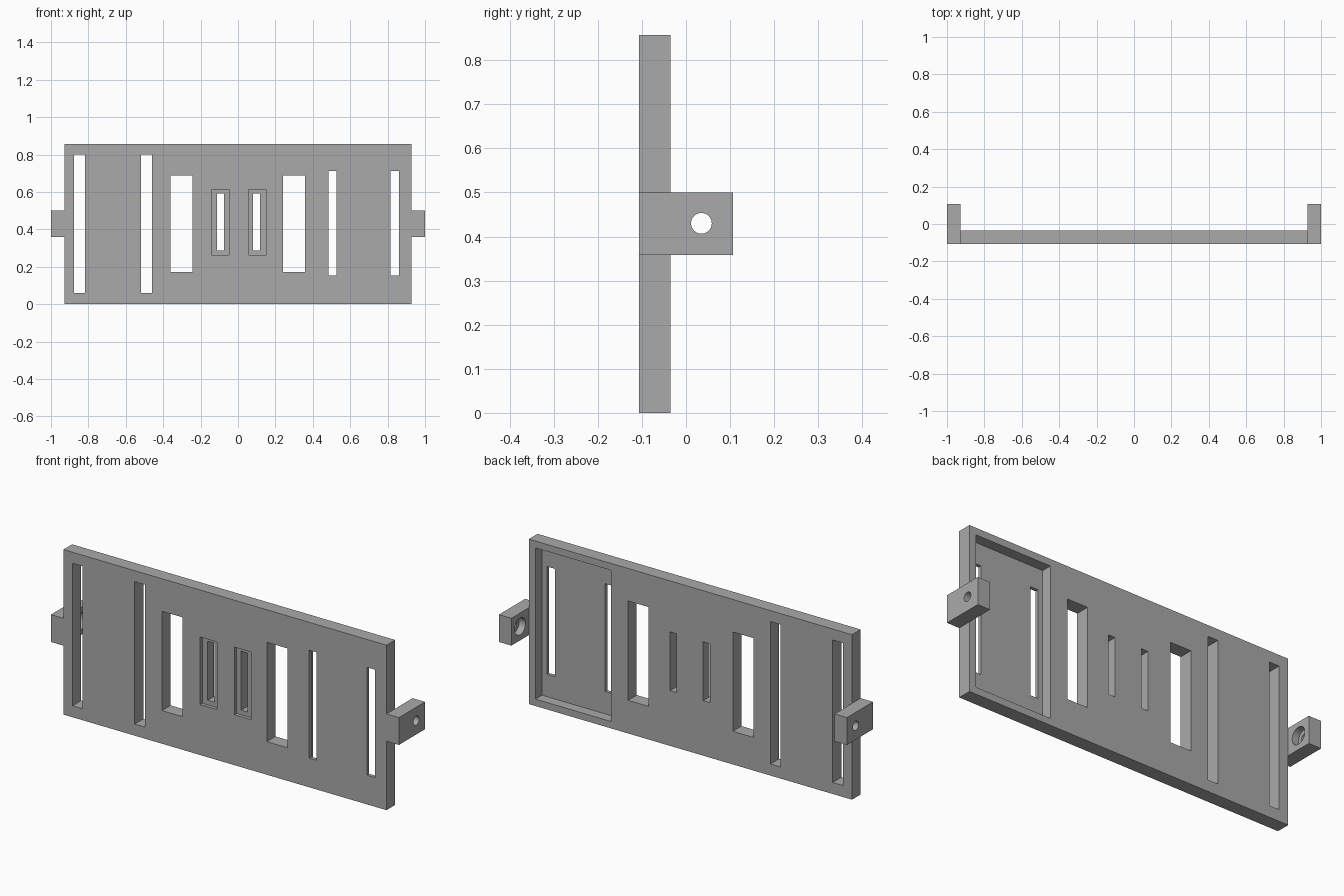
import bpy
import math

if "Cube" in bpy.data.objects:
    bpy.data.objects.remove(bpy.data.objects["Cube"], do_unlink=True)

grey = bpy.data.materials.new("plain grey")
grey.use_nodes = True
GREY = (0.4, 0.4, 0.4, 1)
grey.diffuse_color = GREY
grey.node_tree.nodes["Principled BSDF"].inputs["Base Color"].default_value = GREY

HALF_W, HEIGHT = 0.9286, 0.857
FRONT, BACK, REAR = -0.107, -0.0357, 0.107


def box(name, x, y, z):
    """Box from (min, max) ranges."""
    bpy.ops.mesh.primitive_cube_add(size=1, location=[sum(r) / 2 for r in (x, y, z)])
    ob = bpy.context.object
    ob.name = name
    ob.scale = [r[1] - r[0] for r in (x, y, z)]
    bpy.ops.object.transform_apply(location=True, rotation=True, scale=True)
    ob.data.materials.append(grey)
    return ob


def rod(name, x, radius):
    """Cylinder along x at the screw position."""
    bpy.ops.mesh.primitive_cylinder_add(
        vertices=40, radius=radius, depth=x[1] - x[0],
        location=(sum(x) / 2, 0.035, 0.43), rotation=(0, math.pi / 2, 0))
    ob = bpy.context.object
    ob.name = name
    bpy.ops.object.transform_apply(location=True, rotation=True, scale=True)
    ob.data.materials.append(grey)
    return ob


def combine(target, tool, operation):
    """Apply a boolean and remove the tool."""
    tool.hide_render = True
    mod = target.modifiers.new(operation, "BOOLEAN")
    mod.operation, mod.solver, mod.object = operation, "EXACT", tool
    bpy.context.view_layer.objects.active = target
    bpy.ops.object.modifier_apply(modifier=mod.name)
    bpy.data.objects.remove(tool, do_unlink=True)


# Face plate
plate = box("slotted_face_plate", (-HALF_W, HALF_W), (FRONT, BACK), (0, HEIGHT))

# Shallow pockets: large one behind, two small ones in front
combine(plate, box("back_pocket", (0.457, 0.89), (BACK - 0.0536, 0), (0.036, 0.821)), "DIFFERENCE")
for x in ((-0.143, -0.047), (0.055, 0.151)):
    combine(plate, box("front_pocket", x, (-0.2, FRONT + 0.018), (0.262, 0.613)), "DIFFERENCE")

# Through slots, grouped by height
slots = {
    (0.06, 0.8): [(-0.876, -0.818), (-0.519, -0.46)],
    (0.172, 0.688): [(-0.362, -0.244), (0.241, 0.358)],
    (0.286, 0.592): [(-0.112, -0.074), (0.08, 0.118)],
    (0.152, 0.712): [(0.484, 0.527), (0.816, 0.862)],
}
for z, spans in slots.items():
    for x in spans:
        combine(plate, box("slot", x, (-0.2, 0), z), "DIFFERENCE")

# Side lugs with a screw hole, counterbored on the inner face
for side, name in ((1, "left_lug"), (-1, "right_lug")):
    def span(a, b):
        return sorted((side * a, side * b))
    lug = box(name, span(HALF_W, 1), (FRONT, REAR), (0.358, 0.5))
    combine(lug, rod("screw_hole", span(0.8, 1.1), 0.0235), "DIFFERENCE")
    combine(lug, rod("counterbore", span(0.8, HALF_W + 0.036), 0.044), "DIFFERENCE")
    combine(plate, lug, "UNION")

# Crisp flat faces, smooth hole walls
bpy.ops.object.select_all(action="DESELECT")
plate.select_set(True)
bpy.context.view_layer.objects.active = plate
bpy.ops.object.shade_smooth_by_angle(angle=math.radians(30))
